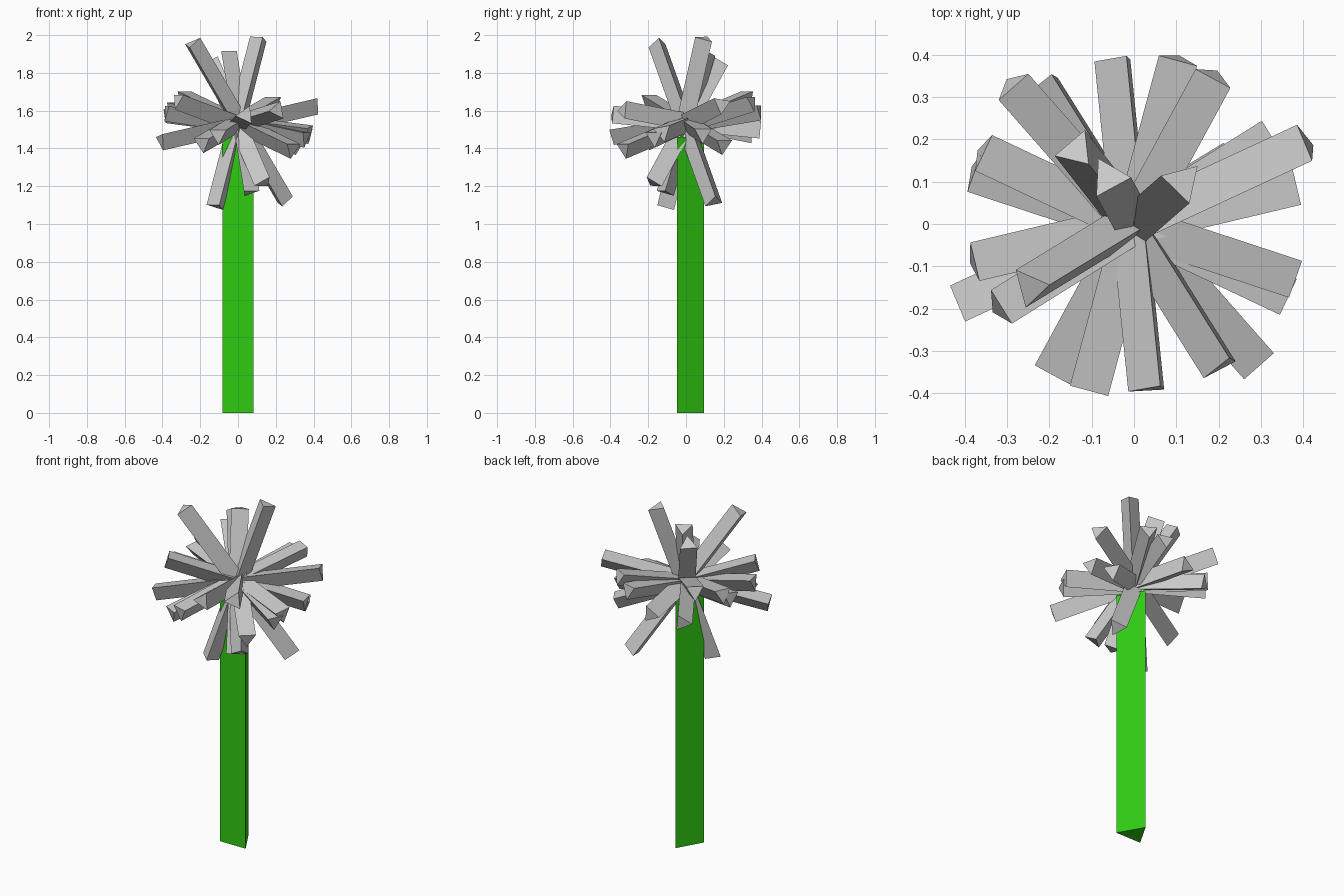
import bpy
from math import cos, sin, radians
from mathutils import Vector

if "Cube" in bpy.data.objects:
    bpy.data.objects.remove(bpy.data.objects["Cube"])


def prism(name, start, end, u, v, radius, roll):
    """Three-sided bar; roll turns the flat side away from u towards v."""
    verts = []
    for p in (start, end):
        for k in range(3):
            a = radians(roll + 180 + 120 * k)
            verts.append(p + radius * (cos(a) * u + sin(a) * v))
    # u, v and the axis form a left-handed set when v = z x axis, so test winding
    faces = [(2, 1, 0), (3, 4, 5), (0, 1, 4, 3), (1, 2, 5, 4), (2, 0, 3, 5)]
    if u.cross(v).dot(end - start) < 0:
        faces = [f[::-1] for f in faces]
    mesh = bpy.data.meshes.new(name)
    mesh.from_pydata(verts, [], faces)
    ob = bpy.data.objects.new(name, mesh)
    bpy.context.collection.objects.link(ob)
    return ob


# Green stem, flat side to the front
stem = prism("stem", Vector((0, 0, 0)), Vector((0, 0, 1.46)),
             Vector((0, -1, 0)), Vector((1, 0, 0)), 0.096, 0)
green = bpy.data.materials.new("stem_green")
green.diffuse_color = (0.03, 0.6, 0.006, 1)
green.use_nodes = True
green.node_tree.nodes["Principled BSDF"].inputs["Base Color"].default_value = green.diffuse_color
stem.data.materials.append(green)

# Seed head: bars crossing at the centre; tip offset (x, y, z) and roll
CENTRE = Vector((0, 0, 1.537))
BARS = [
    (0.41, 0.19, 0.095, 10),
    (0.32, 0.20, -0.12, 0),
    (0.38, 0.09, -0.06, 0),
    (0.19, 0.35, 0.11, 0),
    (0.105, 0.39, 0.065, 0),
    (-0.04, 0.39, -0.04, 35),
    (-0.29, 0.33, 0.14, 0),
    (0.21, -0.335, 0.065, -35),
    (-0.36, 0.17, 0.08, 0),
    (-0.38, 0.125, 0.05, 10),
    (0.115, 0.10, 0.445, -5),
    (-0.245, -0.15, 0.42, -40),
    (-0.06, 0.11, 0.37, 0),
    (-0.137, 0.175, 0.32, 57),
]
for i, (x, y, z, roll) in enumerate(BARS):
    tip = Vector((x, y, z))
    d = tip.normalized()
    v = Vector((0, 0, 1)).cross(d).normalized()
    u = d.cross(v)
    prism(f"seed_bar_{i + 1}", CENTRE - tip, CENTRE + tip, u, v, 0.054, roll)
